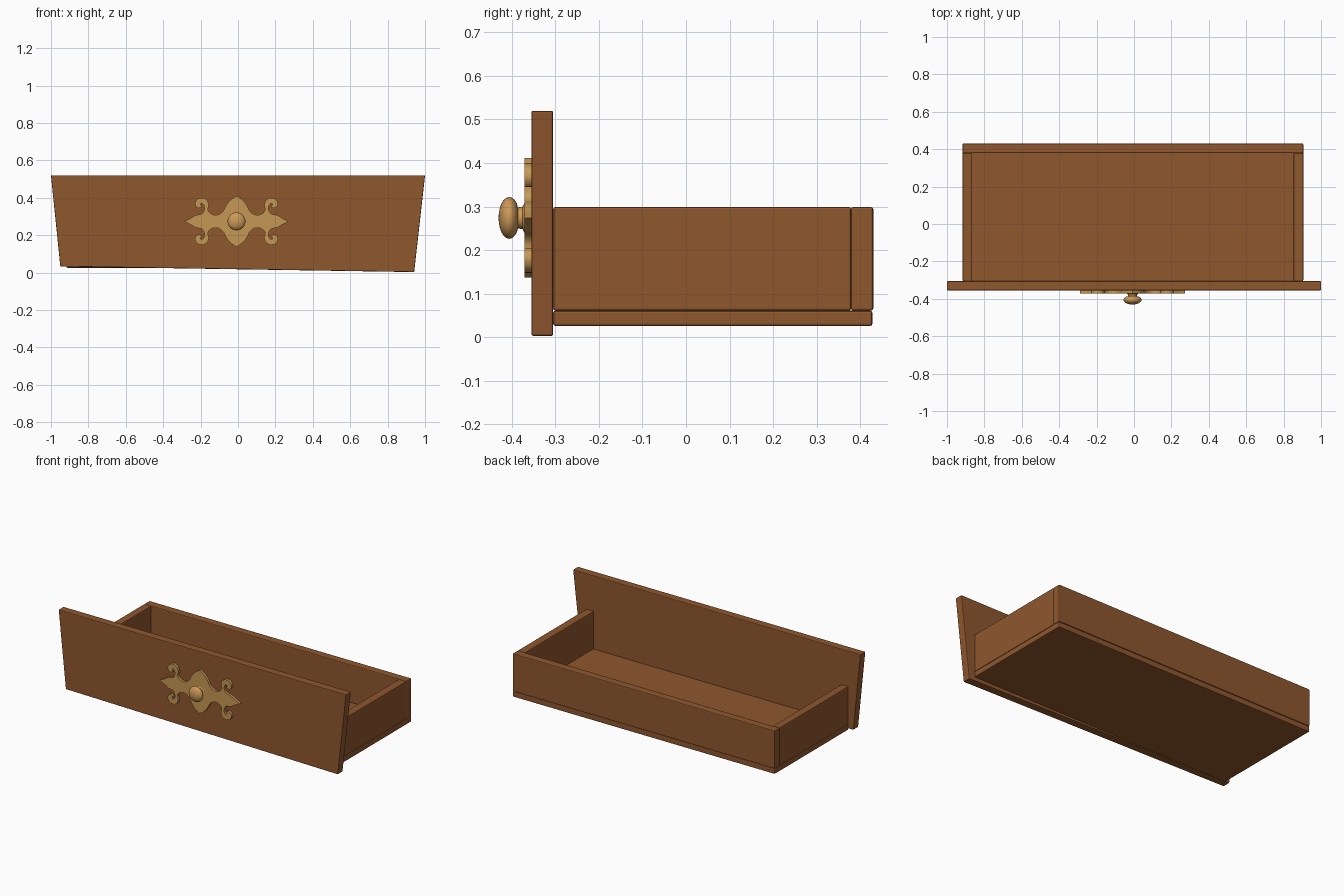
import bpy, bmesh, math
from mathutils import Vector

if "Cube" in bpy.data.objects:
    bpy.data.objects.remove(bpy.data.objects["Cube"])


def material(name, rgb):
    m = bpy.data.materials.new(name)
    m.diffuse_color = (*rgb, 1)
    m.use_nodes = True
    m.node_tree.nodes["Principled BSDF"].inputs["Base Color"].default_value = m.diffuse_color
    return m


wood = material("brown wood", (0.275, 0.096, 0.027))
brass = material("brass plate", (0.565, 0.31, 0.088))
bronze = material("knob brass", (0.60, 0.315, 0.095))


def finish(bm, name, mat):
    bmesh.ops.recalc_face_normals(bm, faces=bm.faces)
    me = bpy.data.meshes.new(name)
    bm.to_mesh(me)
    bm.free()
    me.materials.append(mat)
    ob = bpy.data.objects.new(name, me)
    bpy.context.collection.objects.link(ob)
    return ob


def slab(name, outline, y0, y1, mat, bevel=0.0):
    """Extrude an x-z outline from y0 to y1."""
    bm = bmesh.new()
    face = bm.faces.new([bm.verts.new((x, y0, z)) for x, z in outline])
    ext = bmesh.ops.extrude_face_region(bm, geom=[face])
    for v in ext["geom"]:
        if isinstance(v, bmesh.types.BMVert):
            v.co.y = y1
    ob = finish(bm, name, mat)
    if bevel:
        mod = ob.modifiers.new("soft edges", "BEVEL")
        mod.width = bevel
        mod.segments = 2
    return ob


def board(name, x0, x1, y0, y1, z0, z1):
    return slab(name, [(x0, z0), (x1, z0), (x1, z1), (x0, z1)], y0, y1, wood, 0.005)


def smooth(ob, angle=40):
    bpy.ops.object.select_all(action="DESELECT")
    ob.select_set(True)
    bpy.context.view_layer.objects.active = ob
    bpy.ops.object.shade_smooth_by_angle(angle=math.radians(angle))


# Drawer front: slightly crooked trapezoid
slab("drawer_front", [(-0.95, 0.033), (0.942, 0.003), (1.0, 0.52), (-1.0, 0.52)],
     -0.355, -0.305, wood, 0.004)

# Drawer box
board("drawer_bottom", -0.917, 0.905, -0.305, 0.428, 0.026, 0.061)
board("left_side", -0.917, -0.868, -0.305, 0.379, 0.061, 0.299)
board("right_side", 0.853, 0.905, -0.305, 0.379, 0.061, 0.299)
board("drawer_back", -0.917, 0.905, 0.379, 0.43, 0.061, 0.299)

# Handle plate: one quarter of the outline, smoothed then mirrored
CX, CZ = -0.008, 0.274
quarter = [(0, .137), (.035, .112), (.058, .082), (.072, .055), (.098, .036),
           (.125, .036), (.145, .048), (.153, .066), (.148, .090), (.160, .116),
           (.185, .126), (.211, .117), (.222, .094), (.212, .074), (.196, .071),
           (.187, .081), (.193, .092), (.181, .094), (.172, .078), (.174, .056),
           (.187, .040), (.205, .036), (.224, .030), (.250, .014), (.280, 0)]


def catmull(points, steps=4):
    p = [Vector(q) for q in points]
    p = [p[0]] + p + [p[-1]]
    out = []
    for a, b, c, d in zip(p, p[1:], p[2:], p[3:]):
        for i in range(steps):
            t = i / steps
            out.append(0.5 * (2 * b + (c - a) * t + (2 * a - 5 * b + 4 * c - d) * t * t
                              + (3 * b - a - 3 * c + d) * t ** 3))
    return out + [p[-1]]


q = catmull(quarter)
right = q + [Vector((v.x, -v.y)) for v in reversed(q[:-1])]
loop = right + [Vector((-v.x, v.y)) for v in reversed(right[1:-1])]
plate = slab("handle_plate", [(CX + v.x, CZ + v.y) for v in loop],
             -0.371, -0.354, brass)
smooth(plate)

# Knob: turned profile (radius, y) spun round the y axis
profile = [(0.034, -0.365), (0.034, -0.371), (0.026, -0.375), (0.024, -0.386)]
for i in range(1, 11):
    a = math.pi * (0.16 + 0.84 * i / 10)
    profile.append((0.048 * math.sin(a), -0.406 + 0.0245 * math.cos(a)))
profile[-1] = (0.0, profile[-1][1])
bm = bmesh.new()
vs = [bm.verts.new((CX + r, y, CZ)) for r, y in profile]
es = [bm.edges.new(pair) for pair in zip(vs, vs[1:])]
bmesh.ops.spin(bm, geom=vs + es, cent=(CX, 0, CZ), axis=(0, 1, 0),
               angle=2 * math.pi, steps=24)
bmesh.ops.remove_doubles(bm, verts=bm.verts, dist=0.0002)
knob = finish(bm, "handle_knob", bronze)
smooth(knob, 50)
